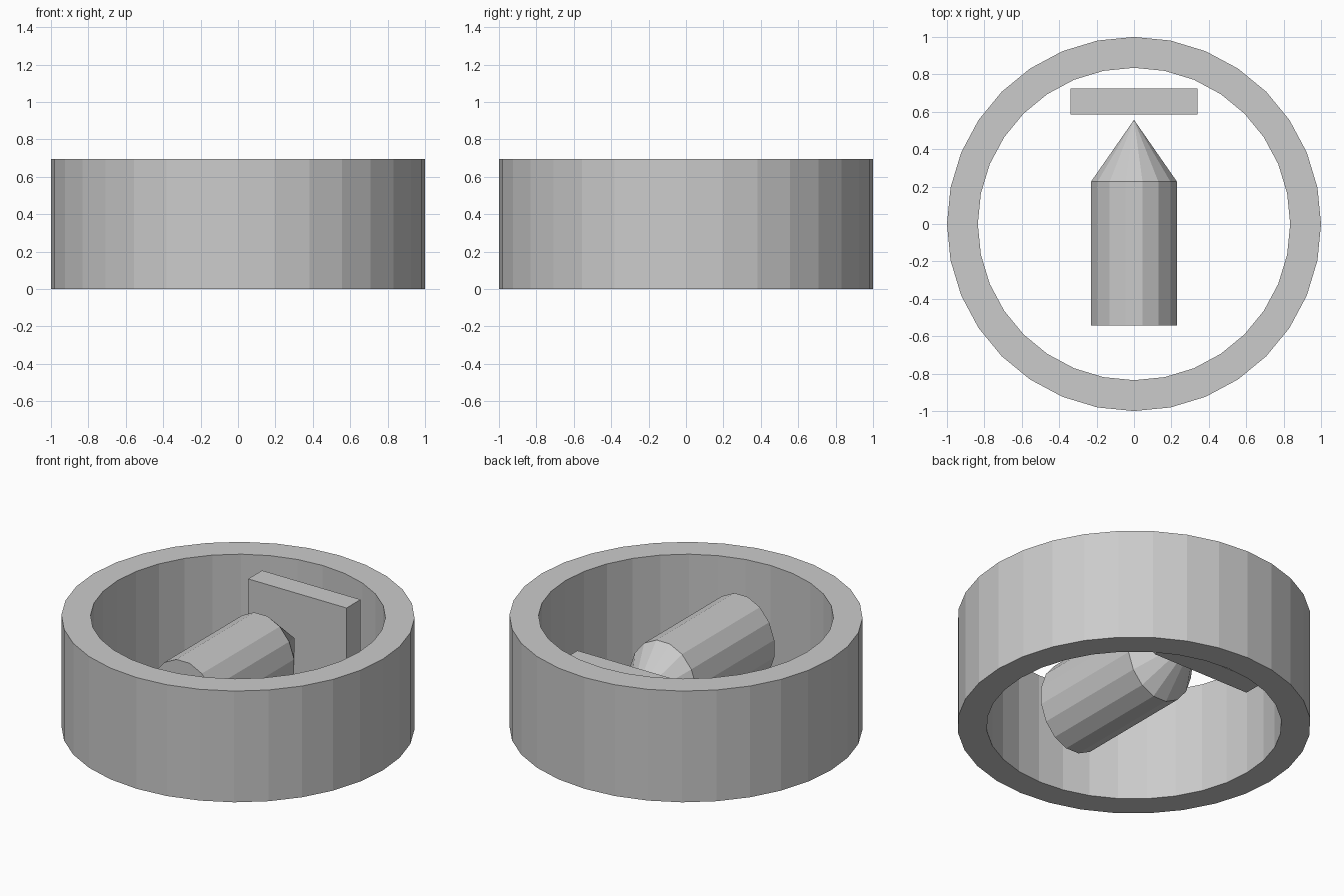
import bpy, bmesh
from math import sin, cos, pi

if "Cube" in bpy.data.objects:
    bpy.data.objects.remove(bpy.data.objects["Cube"])

H = 0.695          # overall height
MID = H / 2        # height of the centre line


def finish(bm, name):
    bmesh.ops.recalc_face_normals(bm, faces=bm.faces)
    me = bpy.data.meshes.new(name)
    bm.to_mesh(me)
    bm.free()
    ob = bpy.data.objects.new(name, me)
    bpy.context.collection.objects.link(ob)
    return ob


def bridge(bm, a, b):
    n = len(a)
    for i in range(n):
        j = (i + 1) % n
        bm.faces.new((a[i], a[j], b[j], b[i]))


# Outer ring: open tube with 32 sides
bm = bmesh.new()
profile = [(1.0, 0), (1.0, H), (0.835, H), (0.835, 0)]
loops = [[bm.verts.new((r * cos(2 * pi * i / 32), r * sin(2 * pi * i / 32), z))
          for i in range(32)] for r, z in profile]
for k in range(4):
    bridge(bm, loops[k], loops[(k + 1) % 4])
finish(bm, "outer_ring")


# Pointed body: 16-sided oval barrel and cone tip lying along y
def oval(bm, y):
    return [bm.verts.new((0.2345 * cos(2 * pi * (i + 0.5) / 16), y,
                          MID + 0.28 * sin(2 * pi * (i + 0.5) / 16)))
            for i in range(16)]


bm = bmesh.new()
rear, shoulder = oval(bm, -0.543), oval(bm, 0.226)
bridge(bm, rear, shoulder)
bm.faces.new(rear)
bm.faces.new(shoulder)
finish(bm, "barrel")

bm = bmesh.new()
base = oval(bm, 0.226)
tip = bm.verts.new((0, 0.557, MID))
for i in range(16):
    bm.faces.new((base[i], base[(i + 1) % 16], tip))
bm.faces.new(base)
finish(bm, "cone_tip")

# Upright plate in front of the tip
bm = bmesh.new()
bmesh.ops.create_cube(bm, size=1)
for v in bm.verts:
    v.co.x *= 0.68
    v.co.y = 0.655 + v.co.y * 0.138
    v.co.z = MID + v.co.z * 0.535
finish(bm, "plate")
